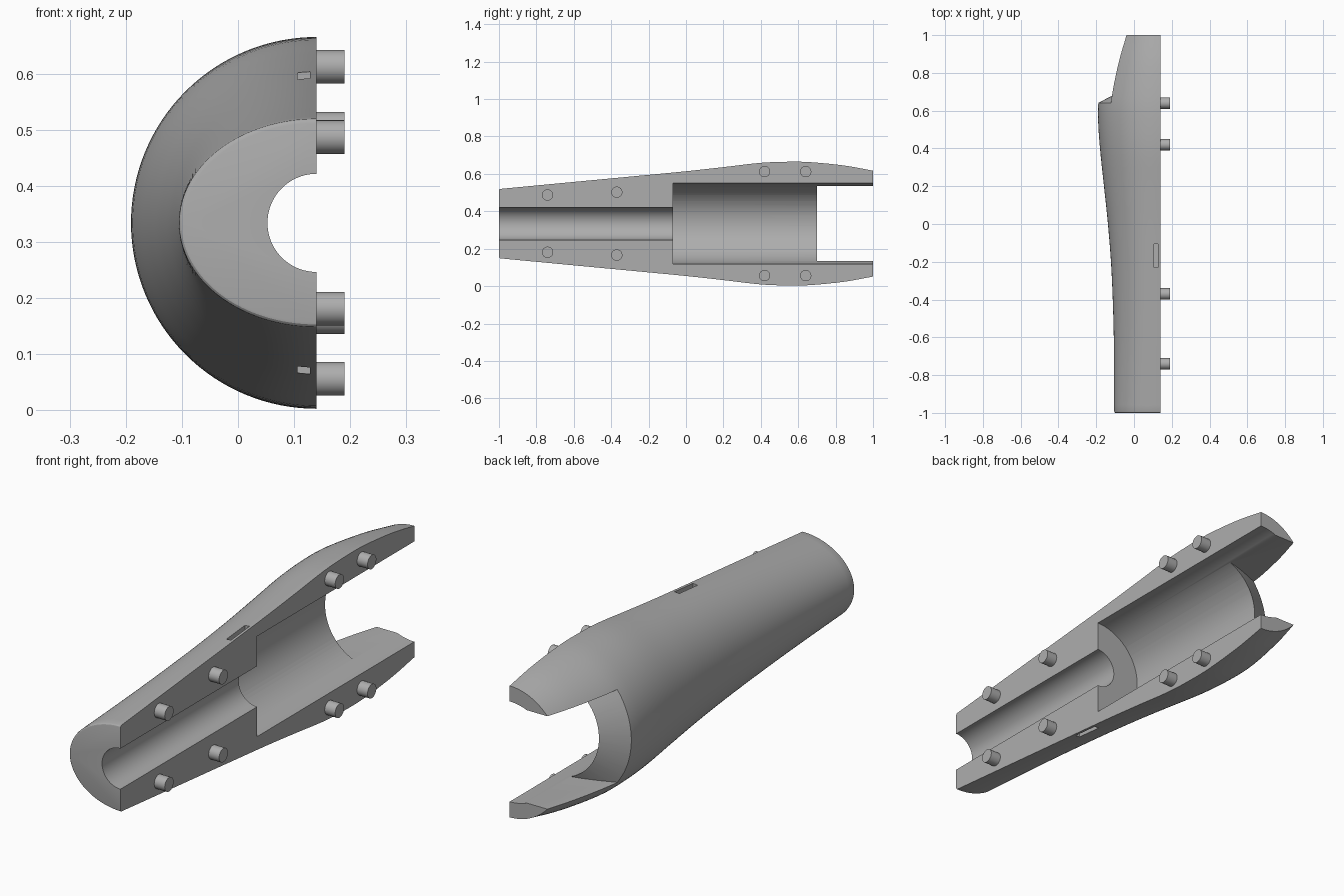
import bpy, bmesh, math
from mathutils import Matrix

if "Cube" in bpy.data.objects:
    bpy.data.objects.remove(bpy.data.objects["Cube"])

SPLIT_X, AXIS_Z = 0.14, 0.334   # parting plane and bore axis

grey = bpy.data.materials.new("plain_grey")
grey.diffuse_color = (0.42, 0.42, 0.42, 1)
grey.use_nodes = True
grey.node_tree.nodes["Principled BSDF"].inputs["Base Color"].default_value = grey.diffuse_color

# Stations along the body: y, half-height, half-depth
STATIONS = [(-1, .185, .245), (-.6, .223, .247), (-.25, .256, .259), (0, .280, .278),
            (.2, .302, .299), (.4, .325, .320), (.55, .331, .330), (.66, .329, .327),
            (.85, .310, .291), (1, .283, .254)]


def radii(y):
    """Smooth Hermite interpolation between stations."""
    def slope(i, k):
        a, b = STATIONS[max(i - 1, 0)], STATIONS[min(i + 1, len(STATIONS) - 1)]
        return (b[k] - a[k]) / (b[0] - a[0])
    i = max(j for j in range(len(STATIONS) - 1) if STATIONS[j][0] <= y + 1e-9)
    a, b = STATIONS[i], STATIONS[i + 1]
    h = b[0] - a[0]
    t = (y - a[0]) / h
    return [(2*t**3 - 3*t*t + 1) * a[k] + (t**3 - 2*t*t + t) * h * slope(i, k)
            + (3*t*t - 2*t**3) * b[k] + (t**3 - t*t) * h * slope(i + 1, k) for k in (1, 2)]


def make(name, bm):
    bmesh.ops.recalc_face_normals(bm, faces=bm.faces)
    me = bpy.data.meshes.new(name)
    bm.to_mesh(me)
    bm.free()
    me.materials.append(grey)
    ob = bpy.data.objects.new(name, me)
    bpy.context.collection.objects.link(ob)
    return ob


def box(name, x, y, z):
    bm = bmesh.new()
    size = [b - a for a, b in (x, y, z)]
    mid = [(a + b) / 2 for a, b in (x, y, z)]
    bmesh.ops.create_cube(bm, size=1, matrix=Matrix.Translation(mid) @ Matrix.Diagonal((*size, 1)))
    return make(name, bm)


def revolve(name, profile, n=96):
    """Closed solid from (radius, y) points turned about the bore axis."""
    bm = bmesh.new()
    rings = [[bm.verts.new((SPLIT_X + r * math.cos(2 * math.pi * i / n), y,
                            AXIS_Z + r * math.sin(2 * math.pi * i / n))) for i in range(n)]
             for r, y in profile]
    for a, b in zip(rings, rings[1:]):
        for i in range(n):
            bm.faces.new((a[i], a[(i + 1) % n], b[(i + 1) % n], b[i]))
    bm.faces.new(rings[0])
    bm.faces.new(rings[-1])
    return make(name, bm)


def boolean(ob, tool, op):
    mod = ob.modifiers.new(op, 'BOOLEAN')
    mod.operation, mod.object, mod.solver = op, tool, 'EXACT'
    bpy.context.view_layer.objects.active = ob
    bpy.ops.object.modifier_apply(modifier=mod.name)
    bpy.data.objects.remove(tool, do_unlink=True)


# Half shell: lofted half ellipses with a small rounded front edge
fillet = 0.008
sections = [(-1 + fillet * (1 - math.sin(a)), fillet * (1 - math.cos(a)))
            for a in (math.pi / 2, math.pi / 3, math.pi / 6, 0)]
sections += [(-1 + i / 24, 0) for i in range(1, 49)]
bm = bmesh.new()
SEG = 64
rings = []
for y, inset in sections:
    rz, rx = (r - inset for r in radii(min(y, 1)))
    rings.append([bm.verts.new((SPLIT_X - rx * math.sin(math.pi * i / SEG), y,
                                AXIS_Z + rz * math.cos(math.pi * i / SEG)))
                  for i in range(SEG + 1)])
for a, b in zip(rings, rings[1:]):
    for i in range(SEG):
        bm.faces.new((a[i], a[i + 1], b[i + 1], b[i]))
bm.faces.new(rings[0])
bm.faces.new(rings[-1])
bm.faces.new([r[0] for r in rings] + [r[-1] for r in reversed(rings)])
shell = make("half_shell", bm)

# Narrow and wide bores
boolean(shell, revolve("narrow_bore", [(.0875, -1.1), (.0875, 0)]), 'DIFFERENCE')
boolean(shell, revolve("wide_bore", [(.216, -.07), (.216, 1.1)]), 'DIFFERENCE')

# Open slot between the two rear arms, with a sloped end
slot = revolve("slot", [(.18, .72), (.45, .577), (.45, 1.1), (.18, 1.1)])
boolean(slot, box("slot_limit", (-.5, SPLIT_X - .01), (.4, 1.05),
                  (AXIS_Z - .2, AXIS_Z + .2)), 'INTERSECT')
boolean(shell, slot, 'DIFFERENCE')

# Shallow latch pockets above and below
for s in (1, -1):
    z = sorted((AXIS_Z + s * .235, AXIS_Z + s * .35))
    boolean(shell, box("latch_pocket", (.106, .128), (-.23, -.105), z), 'DIFFERENCE')

bpy.ops.object.select_all(action='DESELECT')
shell.select_set(True)
bpy.context.view_layer.objects.active = shell
bpy.ops.object.shade_smooth_by_angle(angle=math.radians(25))

# Alignment pegs on the parting face
for y, dz in ((-.74, .153), (-.37, .168), (.42, .278), (.64, .278)):
    for s in (1, -1):
        bm = bmesh.new()
        bmesh.ops.create_cone(bm, cap_ends=True, segments=32, radius1=.03, radius2=.03, depth=.06,
                              matrix=Matrix.Translation((SPLIT_X + .02, y, AXIS_Z + s * dz))
                              @ Matrix.Rotation(math.pi / 2, 4, 'Y'))
        peg = make("alignment_peg", bm)
        bpy.ops.object.select_all(action='DESELECT')
        peg.select_set(True)
        bpy.context.view_layer.objects.active = peg
        bpy.ops.object.shade_smooth_by_angle(angle=math.radians(30))
